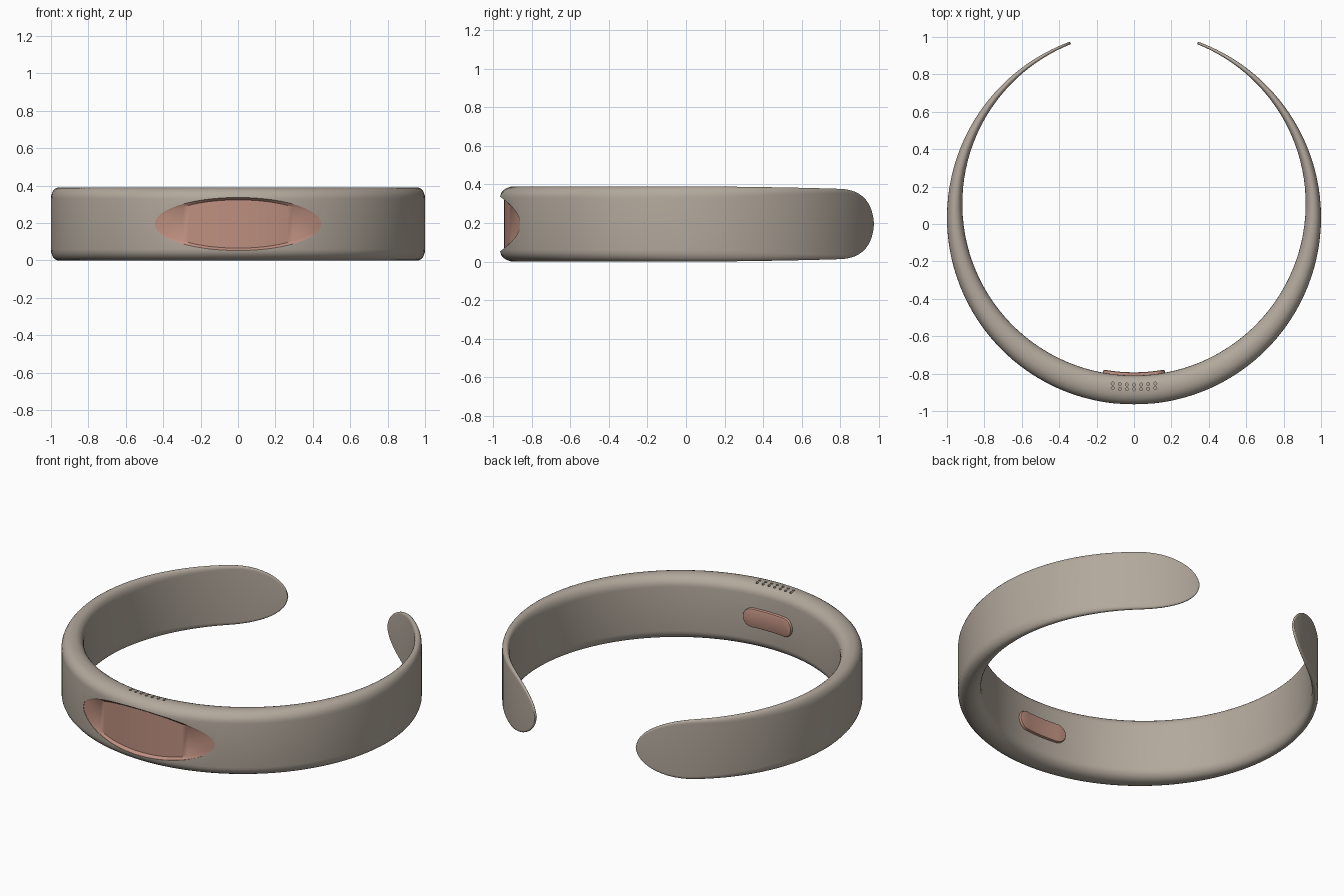
import bpy, bmesh, math

cube = bpy.data.objects.get("Cube")
if cube:
    bpy.data.objects.remove(cube, do_unlink=True)

MID_Z = 0.195                      # middle height of the band
OUT_R, OUT_Y = 1.0, 0.035          # outer circle radius and centre
IN_R, IN_Y = 0.918, 0.108          # inner circle radius and centre


def material(name, color):
    m = bpy.data.materials.new(name)
    m.use_nodes = True
    m.diffuse_color = color
    bsdf = m.node_tree.nodes["Principled BSDF"]
    bsdf.inputs["Base Color"].default_value = color
    bsdf.inputs["Roughness"].default_value = 0.5
    return m


taupe = material("warm_taupe", (0.45, 0.395, 0.335, 1))
rose = material("dusty_rose", (0.51, 0.275, 0.215, 1))


def make_object(name, bm, mats):
    bmesh.ops.recalc_face_normals(bm, faces=bm.faces)
    mesh = bpy.data.meshes.new(name)
    bm.to_mesh(mesh)
    bm.free()
    for m in mats:
        mesh.materials.append(m)
    ob = bpy.data.objects.new(name, mesh)
    bpy.context.collection.objects.link(ob)
    return ob


def smooth(ob):
    bpy.ops.object.select_all(action='DESELECT')
    ob.select_set(True)
    bpy.context.view_layer.objects.active = ob
    bpy.ops.object.shade_smooth_by_angle(angle=math.radians(30))


def bridge(bm, a, b):
    n = len(a)
    return [bm.faces.new((a[i], a[(i + 1) % n], b[(i + 1) % n], b[i])) for i in range(n)]


def outer_y(x):
    return OUT_Y - math.sqrt(OUT_R ** 2 - x * x)


def inner_y(x):
    return IN_Y - math.sqrt(IN_R ** 2 - x * x)


# Outlines seen from the front, symmetric above and below the middle
def ellipse(a, b, depth, n=64):
    ts = [math.tau * i / n for i in range(n)]
    return [(a * math.cos(t), depth(a * math.cos(t)), MID_Z + b * math.sin(t)) for t in ts]


def pill(length, r, depth, n=64):
    pts = []
    for i in range(n):
        t = math.tau * i / n
        x = length * math.cos(t)
        u = min(1, max(0, (abs(x) - length + r) / r))
        z = r * math.sqrt(1 - u * u) * (1 if i < n / 2 else -1)
        pts.append((x, depth(x), MID_Z + z))
    return pts


def curved_solid(bm, outlines):
    """Loft the outlines and cap both ends with strips that follow the curve."""
    rings = [[bm.verts.new(p) for p in o] for o in outlines]
    faces = []
    for a, b in zip(rings, rings[1:]):
        faces += bridge(bm, a, b)
    for ring in (rings[0], rings[-1]):
        n = len(ring)
        for i in range(n // 2):
            ids = dict.fromkeys((i, i + 1, n - i - 1, (n - i) % n))
            faces.append(bm.faces.new([ring[k] for k in ids]))
    return faces


# Open band: rounded section swept round, thinning to rounded tips
def section(phi, half):
    s, c = math.sin(phi), math.cos(phi)
    d = IN_Y - OUT_Y
    r_in = -d * c + math.sqrt(IN_R ** 2 - (d * s) ** 2)
    t = OUT_R - r_in
    mid = (OUT_R + r_in) / 2
    w, h = 0.46 * t, min(0.06, 0.8 * t, 0.95 * half)
    pts = []
    steps = 6
    for sx, sz, start in ((1, 1, 0), (-1, 1, 90), (-1, -1, 180), (1, -1, 270)):
        for k in range(steps + 1):
            a = math.radians(start + 90 * k / steps)
            r = mid + sx * (t / 2 - w) + w * math.cos(a)
            z = MID_Z + sz * (half - h) + h * math.sin(a)
            pts.append((r * s, OUT_Y - r * c, z))
    return pts


def half_height(deg):
    return 0.195 - 0.0125 * max(0, (deg - 90) / 50) ** 1.5


stations = [(140 * i / 45, half_height(140 * i / 45)) for i in range(46)]
for k in range(1, 13):
    u = math.pi / 2 * k / 12
    stations.append((140 + 20 * math.sin(u), max(0.004, half_height(140) * math.cos(u))))
stations = [(-d, h) for d, h in reversed(stations[1:])] + stations

bm = bmesh.new()
loops = [[bm.verts.new(p) for p in section(math.radians(d), h)] for d, h in stations]
for a, b in zip(loops, loops[1:]):
    bridge(bm, a, b)
bm.faces.new(loops[0])
bm.faces.new(loops[-1])
band = make_object("band", bm, (taupe, rose))


# Cutter: shallow oval window in the front, plus two rows of small holes on top
def floor_y(x):
    return outer_y(x) + 0.005 + 0.016 * max(0, 1 - (x / 0.415) ** 2)


bm = bmesh.new()
for f in curved_solid(bm, [
        ellipse(0.445, 0.142, lambda x: -1.1),
        ellipse(0.445, 0.142, lambda x: outer_y(x) + 0.003),
        ellipse(0.414, 0.129, floor_y)]):
    f.material_index = 1
for row in (-0.859, -0.884):
    for i in range(-3, 4):
        x = i * 0.038
        hole = bmesh.ops.create_cone(bm, cap_ends=True, segments=12,
                                     radius1=0.008, radius2=0.008, depth=0.06)
        bmesh.ops.translate(bm, verts=hole["verts"],
                            vec=(x, row + x * x / 2, 2 * MID_Z + 0.01))
cutter = make_object("recess_cutter", bm, (taupe, rose))
cutter.hide_render = True

cut = band.modifiers.new("recesses", 'BOOLEAN')
cut.operation = 'DIFFERENCE'
cut.solver = 'EXACT'
cut.object = cutter
bpy.context.view_layer.objects.active = band
bpy.ops.object.modifier_apply(modifier=cut.name)
bpy.data.objects.remove(cutter, do_unlink=True)
smooth(band)

# Raised pill-shaped pad on the inside of the front
bm = bmesh.new()
curved_solid(bm, [
    pill(0.165, 0.058, lambda x: inner_y(x) - 0.01),
    pill(0.165, 0.058, lambda x: inner_y(x) + 0.008),
    pill(0.162, 0.055, lambda x: inner_y(x) + 0.014),
    pill(0.155, 0.048, lambda x: inner_y(x) + 0.017)])
smooth(make_object("inner_pad", bm, (rose,)))
